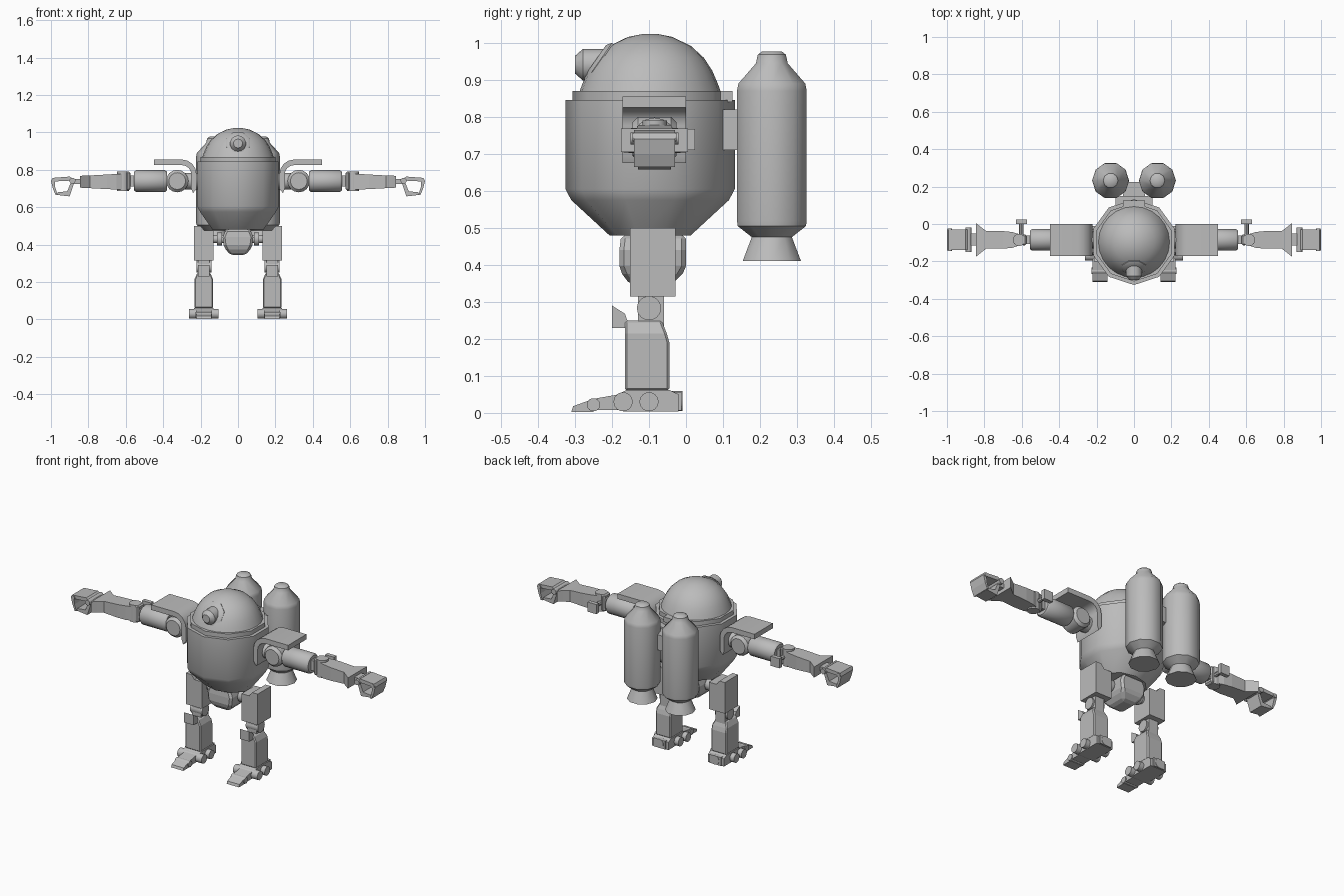
import bpy, bmesh, math
from mathutils import Vector, Matrix

if "Cube" in bpy.data.objects:
    bpy.data.objects.remove(bpy.data.objects["Cube"])

grey = bpy.data.materials.new("plain grey")
grey.diffuse_color = (0.5, 0.5, 0.5, 1)
grey.use_nodes = True
grey.node_tree.nodes["Principled BSDF"].inputs["Base Color"].default_value = grey.diffuse_color


def finish(name, bm, mirror=False, angle=None, bevel=0):
    bmesh.ops.recalc_face_normals(bm, faces=bm.faces)
    me = bpy.data.meshes.new(name)
    bm.to_mesh(me)
    bm.free()
    ob = bpy.data.objects.new(name, me)
    bpy.context.collection.objects.link(ob)
    me.materials.append(grey)
    if angle:
        bpy.ops.object.select_all(action='DESELECT')
        ob.select_set(True)
        bpy.context.view_layer.objects.active = ob
        bpy.ops.object.shade_smooth_by_angle(angle=math.radians(angle))
    if bevel:
        b = ob.modifiers.new("bevel", 'BEVEL')
        b.width, b.segments = bevel, 1
    if mirror:
        ob.modifiers.new("mirror", 'MIRROR')
    return ob


def loft(rings):
    """Skin a list of equal-length vertex rings and cap both ends."""
    bm = bmesh.new()
    vs = [[bm.verts.new(p) for p in ring] for ring in rings]
    n = len(vs[0])
    for a, b in zip(vs, vs[1:]):
        for i in range(n):
            j = (i + 1) % n
            bm.faces.new((a[i], a[j], b[j], b[i]))
    bm.faces.new(vs[0])
    bm.faces.new(vs[-1])
    return bm


def lathe(name, profile, centre, sides=16, axis=(0, 0, 1), mirror=False, angle=40, turn=0):
    """Profile rows are (radius, height along axis, optional x stretch)."""
    rot = Vector((0, 0, 1)).rotation_difference(Vector(axis)).to_matrix()
    rings = []
    for r, h, *sx in profile:
        ring = []
        for i in range(sides):
            t = 2 * math.pi * (i + turn) / sides - math.pi / 2
            p = Vector((r * math.cos(t) * (sx[0] if sx else 1), r * math.sin(t), h))
            ring.append(Vector(centre) + rot @ p)
        rings.append(ring)
    return finish(name, loft(rings), mirror, angle)


def rod(name, r, a, b, sides=14, mirror=True):
    a, b = Vector(a), Vector(b)
    return lathe(name, [(r, 0), (r, (b - a).length)], a, sides, b - a, mirror)


def prism(name, pts, axis, lo, hi, mirror=True, bevel=0, angle=None):
    """Extrude a 2D outline along x, y or z."""
    put = {'x': lambda u, v, w: (w, u, v), 'y': lambda u, v, w: (u, w, v),
           'z': lambda u, v, w: (u, v, w)}[axis]
    bm = loft([[put(u, v, w) for u, v in pts] for w in (lo, hi)])
    return finish(name, bm, mirror, angle, bevel)


def box(name, x, y, z, mirror=True, bevel=0):
    return prism(name, [(x[0], y[0]), (x[1], y[0]), (x[1], y[1]), (x[0], y[1])],
                 'z', z[0], z[1], mirror, bevel)


CY = -0.097  # body axis

# Body shell, collar and dome
lathe("body", [(.11, .48, 1.3), (.213, .575), (.229, .605), (.229, .845), (.212, .845)],
      (0, CY, 0), 10, angle=37)
lathe("collar", [(.21, .835), (.21, .87), (.185, .87)], (0, CY, 0), 10)
box("collar_back", (-.06, .06), (.05, .125), (.84, .87), False)
lathe("dome", [(.192, .865), (.183, .89), (.168, .925), (.145, .96), (.11, .992),
               (.06, 1.016), (.02, 1.024)], (0, CY, 0), 24, angle=60)

# Eye on a tilted plate
tilt = Vector((0, -.82, .57))
lathe("eye_plate", [(.07, -.04), (.07, .012), (.055, .022)], (0, -.227, .94), 8, tilt, turn=.5)
lathe("eye", [(.043, 0), (.043, .10), (.024, .122)], (0, -.178, .941), 14, (0, -1, 0))

# Back tanks with nozzles and brackets
lathe("tank", [(.083, .41), (.057, .475), (.097, .505), (.099, .52), (.099, .87), (.095, .89),
               (.045, .945), (.04, .968), (.028, .977)], (.125, .232, 0), 10, mirror=True, turn=.5)
box("tank_bracket", (-.10, .10), (.10, .15), (.71, .82), False)
box("tank_bridge", (-.06, .06), (.14, .225), (.72, .81), False)

# Shoulder guard: flat plate curling down against the body
curl = [(math.radians(d), d) for d in (90, 112, 135, 158, 180)]
outer = [(.30 + .078 * math.cos(t), .777 + .078 * math.sin(t)) for t, d in curl]
inner = [(.30 + .05 * math.cos(t), .777 + .048 * math.sin(t)) for t, d in reversed(curl)]
prism("shoulder_guard", [(.45, .855)] + outer + [(.222, .70), (.24, .675), (.25, .70)]
      + inner + [(.45, .825)], 'y', -.172, .0, angle=35)

# Upper arm
AY, AZ = -.085, .74
rod("shoulder_axle", .045, (.19, AY, AZ), (.33, AY, AZ))
lathe("shoulder_joint", [(.045, -.06), (.06, -.045), (.06, .045), (.045, .06)],
      (.325, AY, AZ), 16, (0, 1, 0), True)
lathe("upper_arm", [(.05, .38), (.058, .39), (.058, .545), (.05, .555)], (0, AY, AZ), 16,
      (1, 0, 0), True)

# Elbow with side knob
box("elbow_link", (.54, .62), (-.108, -.062), (.71, .77))
rod("elbow_pin", .033, (.615, AY, .688), (.615, AY, .79))
box("elbow_collar", (.575, .60), (-.115, -.055), (.69, .79), bevel=.008)
rod("knob_stem", .012, (.602, -.07, AZ), (.602, .005, AZ), 8)
box("knob", (.573, .631), (0, .024), (.71, .767))

# Forearm flares into a broad cuff
rows = [(.60, .026, .695, .778), (.65, .042, .695, .778), (.70, .047, .697, .775),
        (.79, .047, .702, .77), (.82, .07, .703, .769), (.845, .09, .705, .768)]
finish("forearm", loft([[(x, AY - w, a), (x, AY + w, a), (x, AY + w, b), (x, AY - w, b)]
                        for x, w, a, b in rows]), True)

# Clamp hand
box("wrist", (.84, .89), (-.115, -.05), (.725, .75))
prism("upper_finger", [(.873, .745), (.90, .764), (.992, .757), (1.0, .74), (.99, .70), (.975, .665),
                       (.965, .667), (.977, .705), (.98, .738), (.90, .742), (.873, .73)],
      'y', -.14, -.03)
prism("thumb", [(.873, .74), (.89, .742), (.913, .685), (.965, .68), (.968, .666), (.90, .658)],
      'y', -.13, -.04)
rod("finger_hinge", .016, (.885, -.15, .742), (.885, -.02, .742), 10)
rod("finger_tip_hinge", .012, (.985, -.145, .745), (.985, -.025, .745), 10)

# Pelvis and hip axles
rows = [(.345, .04, -.15, -.04), (.385, .075, -.18, 0), (.44, .082, -.18, 0), (.482, .065, -.175, 0)]
finish("pelvis", loft([[(-w, a, z), (w, a, z), (w, b, z), (-w, b, z)] for z, w, a, b in rows]),
       bevel=.012)
rod("hip_axle", .022, (.05, -.09, .43), (.15, -.09, .43))
rod("hip_ring", .036, (.085, -.09, .43), (.112, -.09, .43))

# Legs
prism("thigh", [(.13, .315), (.236, .315), (.236, .50), (.20, .50), (.18, .475), (.13, .475)],
      'y', -.152, -.028)
box("knee_link", (.153, .213), (-.13, -.06), (.235, .32))
rod("knee_pin", .033, (.143, -.10, .283), (.223, -.10, .283))
prism("knee_guard", [(-.20, .23), (-.20, .29), (-.165, .268), (-.155, .24), (-.165, .23)],
      'x', .152, .214)
rows = [(.06, .05, -.165, -.045), (.19, .05, -.165, -.045), (.215, .05, -.165, -.052),
        (.25, .034, -.165, -.066)]
finish("shin", loft([[(.183 - w, a, z), (.183 + w, a, z), (.183 + w, b, z), (.183 - w, b, z)]
                     for z, w, a, b in rows]), True, bevel=.006)

# Feet: sole, pivots and jointed toes
prism("foot", [(-.17, .004), (-.02, .004), (-.02, .05), (-.045, .062), (-.16, .062), (-.185, .05)],
      'x', .13, .236)
for name, y, z, r, w in (("ankle_pivot", -.10, .03, .026, .08), ("ball_pivot", -.17, .03, .026, .08),
                         ("toe_pivot", -.25, .022, .018, .045)):
    rod(name, r, (.183 - w, y, z), (.183 + w, y, z))
rod("heel_roller", .027, (.183, -.04, .032), (.183, -.01, .032))
box("heel_block", (.145, .221), (-.045, -.012), (.006, .056))
prism("mid_toe", [(-.17, .008), (-.17, .052), (-.25, .038), (-.25, .008)], 'x', .143, .223)
prism("toe_tip", [(-.25, .003), (-.25, .038), (-.305, .018), (-.31, .003)], 'x', .143, .223)
